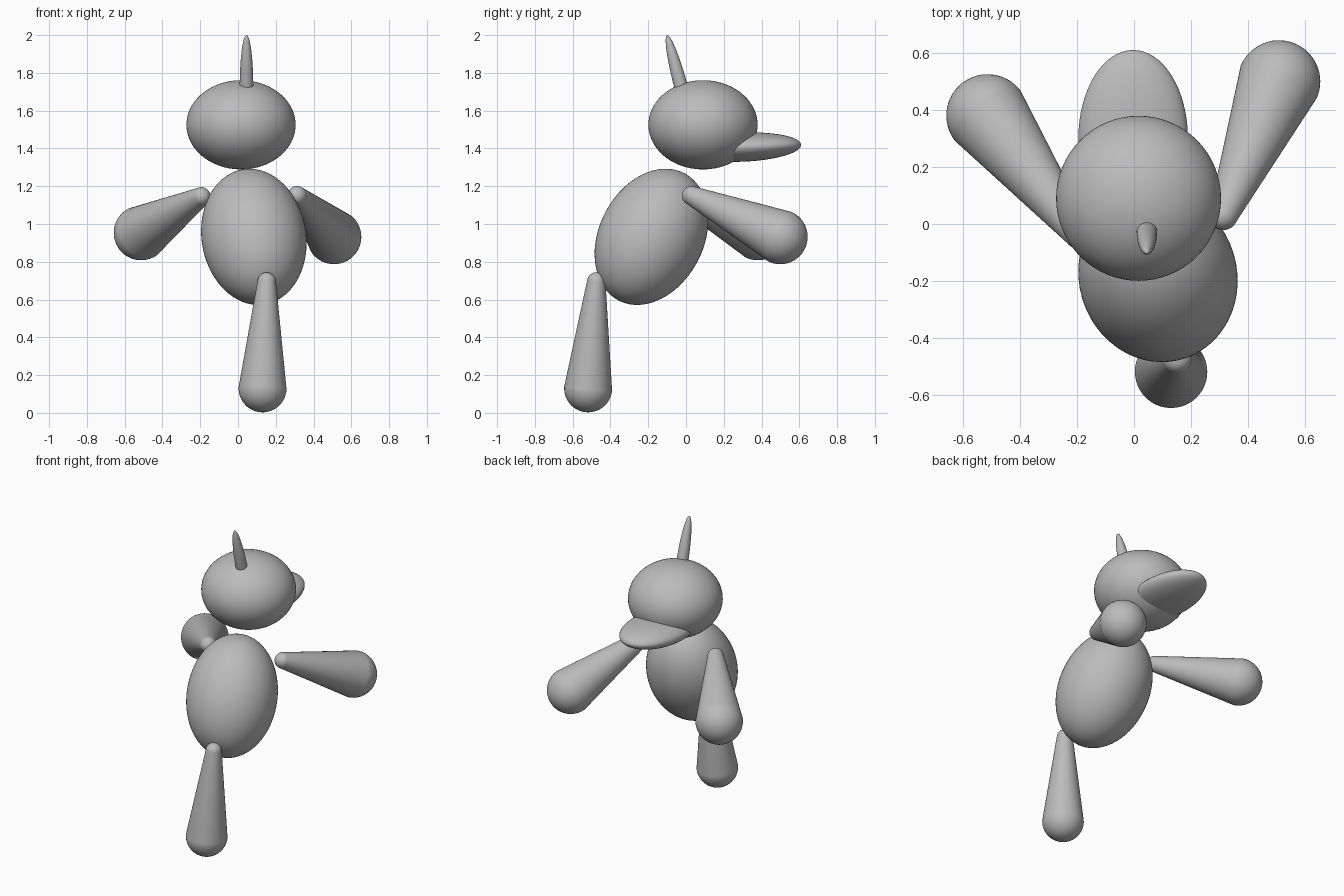
import bpy, bmesh, math
from mathutils import Vector, Matrix

if "Cube" in bpy.data.objects:
    bpy.data.objects.remove(bpy.data.objects["Cube"])

grey = bpy.data.materials.new("soft_grey")
grey.diffuse_color = (0.5, 0.5, 0.5, 1)
grey.use_nodes = True
grey.node_tree.nodes["Principled BSDF"].inputs["Base Color"].default_value = grey.diffuse_color


def finish(name, bm, matrix):
    """Turn a bmesh into a smooth shaded grey object."""
    bmesh.ops.recalc_face_normals(bm, faces=bm.faces[:])
    for face in bm.faces:
        face.smooth = True
    mesh = bpy.data.meshes.new(name)
    bm.to_mesh(mesh)
    bm.free()
    mesh.transform(matrix)
    mesh.materials.append(grey)
    obj = bpy.data.objects.new(name, mesh)
    bpy.context.collection.objects.link(obj)
    return obj


def aim(centre, axis):
    """Placement whose local z points along axis."""
    turn = Vector((0, 0, 1)).rotation_difference(Vector(axis))
    return Matrix.Translation(centre) @ turn.to_matrix().to_4x4()


def ellipsoid(name, centre, radii, axis=(0, 0, 1)):
    bm = bmesh.new()
    bmesh.ops.create_uvsphere(bm, u_segments=64, v_segments=40, radius=1)
    return finish(name, bm, aim(centre, axis) @ Matrix.Diagonal((*radii, 1)))


def limb(name, tip, tip_radius, end, end_radius, steps=12):
    """Tapered limb with a round cap at each end, spun from a half profile."""
    tip, end = Vector(tip), Vector(end)
    length = (tip - end).length
    bm = bmesh.new()
    lower = [(end_radius * math.sin(a), -end_radius * math.cos(a))
             for a in (i * math.pi / 2 / steps for i in range(steps + 1))]
    upper = [(tip_radius * math.cos(a), length + tip_radius * math.sin(a))
             for a in (i * math.pi / 2 / steps for i in range(steps + 1))]
    verts = [bm.verts.new((r, 0, z)) for r, z in lower + upper]
    edges = [bm.edges.new(pair) for pair in zip(verts, verts[1:])]
    bmesh.ops.spin(bm, geom=verts + edges, cent=(0, 0, 0), axis=(0, 0, 1),
                   angle=math.tau, steps=48, use_merge=False)
    bmesh.ops.remove_doubles(bm, verts=bm.verts[:], dist=0.0001)
    return finish(name, bm, aim(end, tip - end))


# Head, with the flat bill at the +y side and the horn on top
ellipsoid("head", (0.016, 0.09, 1.525), (0.289, 0.289, 0.236))
ellipsoid("bill", (-0.003, 0.30, 1.407), (0.192, 0.31, 0.077), (0, -0.04, 1))
ellipsoid("horn", (0.045, -0.025, 1.722), (0.036, 0.036, 0.288),
          (0, -0.26, 0.965))

# Leaning egg-shaped body
ellipsoid("body", (0.084, -0.183, 0.932), (0.277, 0.277, 0.381),
          (-0.14, 0.45, 0.88))

# Arms reaching forward and the single leg
limb("left_arm", (-0.195, -0.036, 1.145), 0.05, (-0.513, 0.38, 0.953), 0.145)
limb("right_arm", (0.313, 0.03, 1.15), 0.051, (0.508, 0.499, 0.932), 0.145)
limb("leg", (0.152, -0.475, 0.695), 0.049, (0.13, -0.518, 0.13), 0.127)
